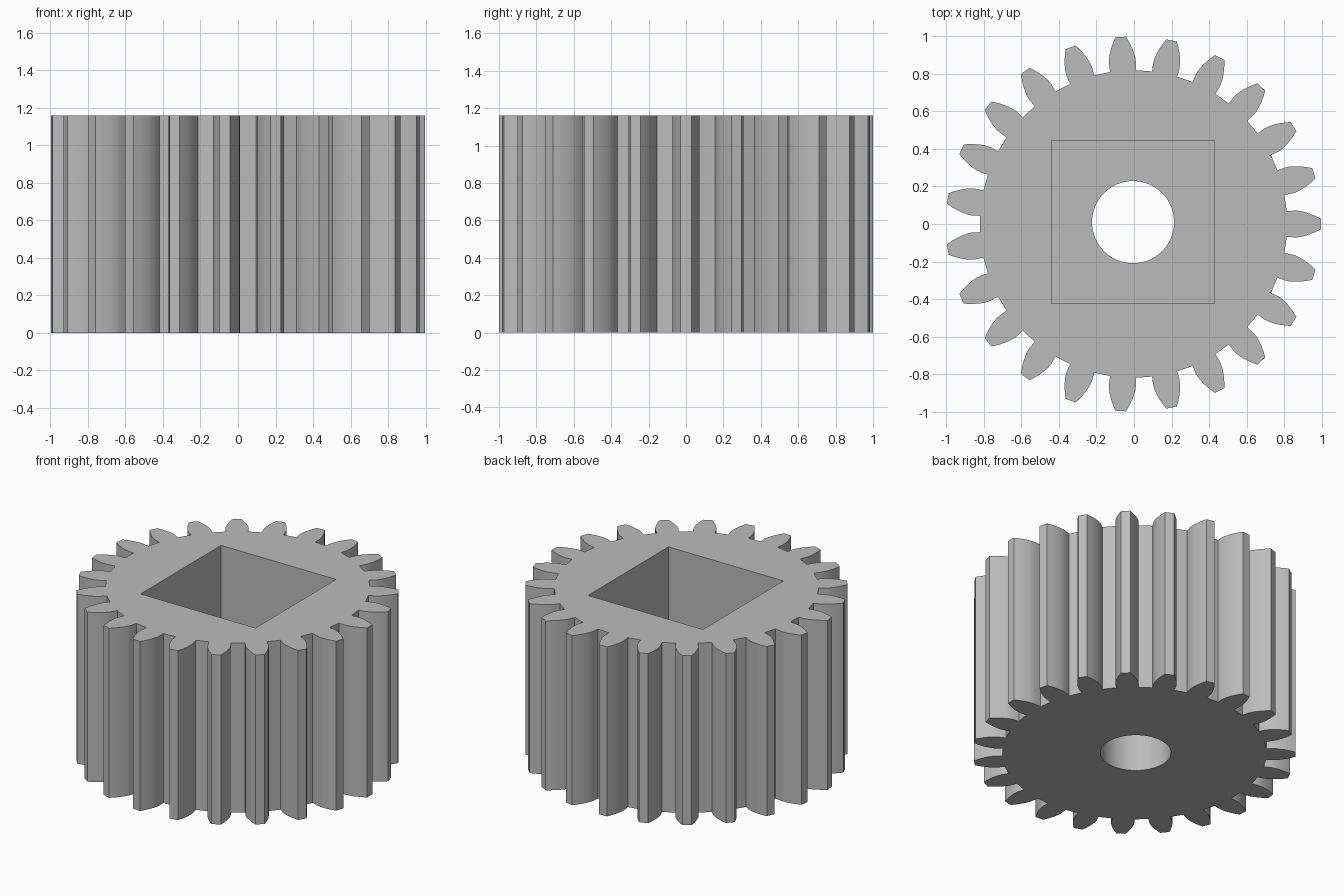
import bpy, bmesh, math

cube = bpy.data.objects.get("Cube")
if cube:
    bpy.data.objects.remove(cube)

TEETH, HEIGHT, STEPS = 23, 1.16, 6
TIP_R = 1.0
MODULE = 2 * TIP_R / (TEETH + 2)
PITCH_R = MODULE * TEETH / 2
ROOT_R = PITCH_R - 1.25 * MODULE
PRESSURE = math.radians(20)
BASE_R = PITCH_R * math.cos(PRESSURE)
POCKET_FLOOR = 0.4
BORE_X, BORE_Y = -0.005, 0.01

steel = bpy.data.materials.new("plain grey")
steel.use_nodes = True
grey = (0.5, 0.5, 0.5, 1)
steel.diffuse_color = grey
steel.node_tree.nodes["Principled BSDF"].inputs["Base Color"].default_value = grey


def prism(name, outline, z0, z1):
    """Extrude a closed outline from z0 to z1."""
    bm = bmesh.new()
    face = bm.faces.new([bm.verts.new((x, y, z0)) for x, y in outline])
    top = bmesh.ops.extrude_face_region(bm, geom=[face])["geom"]
    for v in top:
        if isinstance(v, bmesh.types.BMVert):
            v.co.z = z1
    bmesh.ops.recalc_face_normals(bm, faces=bm.faces)
    mesh = bpy.data.meshes.new(name)
    bm.to_mesh(mesh)
    bm.free()
    mesh.materials.append(steel)
    obj = bpy.data.objects.new(name, mesh)
    bpy.context.collection.objects.link(obj)
    return obj


def involute(a):
    return math.tan(a) - a


def half_angle(r):
    """Half the angular thickness of a tooth at radius r."""
    a = math.acos(min(1, BASE_R / r))
    return math.pi / (2 * TEETH) + involute(PRESSURE) - involute(a)


# Toothed outline: each flank runs radially from the root, then as an involute
radii = [ROOT_R] + [BASE_R + (TIP_R - BASE_R) * i / STEPS for i in range(STEPS + 1)]
flank = [(r, half_angle(max(r, BASE_R))) for r in radii]
tooth = [(r, -a) for r, a in flank] + [(r, a) for r, a in reversed(flank)]
outline = []
for i in range(TEETH):
    turn = 2 * math.pi * i / TEETH
    outline += [(r * math.cos(turn + a) - 0.003, r * math.sin(turn + a)) for r, a in tooth]
gear = prism("gear", outline, 0, HEIGHT)

# Square pocket from the top and round bore through the floor
s = 0.435
square = [(BORE_X + s * i, BORE_Y + s * j) for i, j in ((-1, -1), (1, -1), (1, 1), (-1, 1))]
circle = [(BORE_X + 0.219 * math.cos(math.tau * i / 64),
           BORE_Y + 0.219 * math.sin(math.tau * i / 64)) for i in range(64)]
cutters = [prism("pocket_cutter", square, POCKET_FLOOR, HEIGHT + 0.2),
           prism("bore_cutter", circle, -0.2, HEIGHT + 0.1)]

bpy.ops.object.select_all(action="DESELECT")
bpy.context.view_layer.objects.active = gear
gear.select_set(True)
for cutter in cutters:
    cutter.hide_render = True
    cut = gear.modifiers.new(cutter.name, "BOOLEAN")
    cut.operation = "DIFFERENCE"
    cut.solver = "EXACT"
    cut.object = cutter
    bpy.ops.object.modifier_apply(modifier=cut.name)
    bpy.data.objects.remove(cutter)

bpy.ops.object.shade_smooth_by_angle(angle=math.radians(25))
